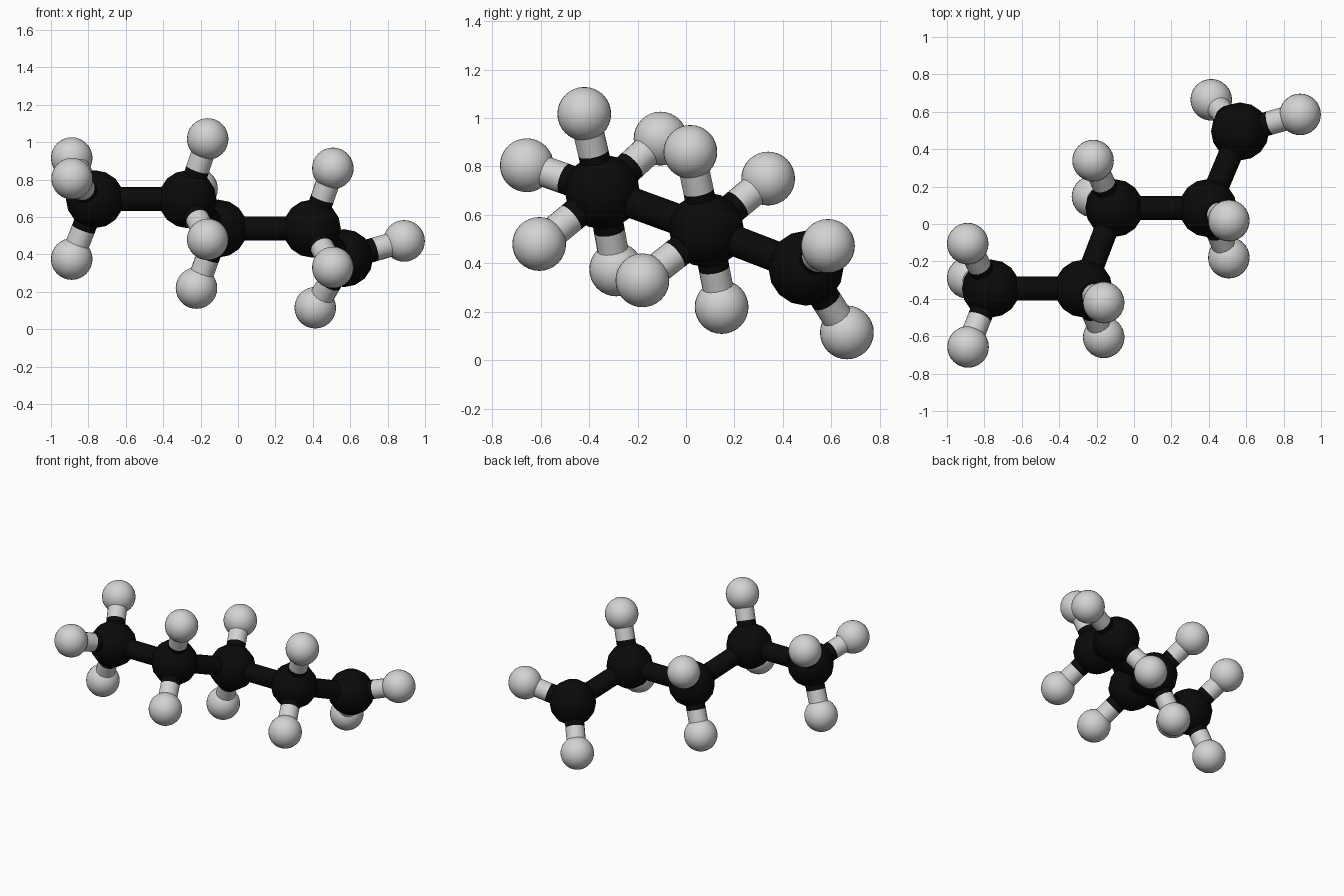
import bpy, math
from mathutils import Vector

if "Cube" in bpy.data.objects:
    bpy.data.objects.remove(bpy.data.objects["Cube"])

def material(name, rgb):
    m = bpy.data.materials.new(name)
    m.diffuse_color = (*rgb, 1)
    m.use_nodes = True
    m.node_tree.nodes["Principled BSDF"].inputs["Base Color"].default_value = m.diffuse_color
    return m

BLACK = material("carbon black", (0.003, 0.003, 0.003))
WHITE = material("hydrogen grey", (0.65, 0.65, 0.65))
R_CARBON, R_HYDROGEN, R_BOND = 0.155, 0.111, 0.064

# Each carbon centre with the hydrogens attached to it
CHAIN = [
    ((-0.765, -0.345, 0.695), [(-0.887, -0.657, 0.805), (-0.889, -0.105, 0.915), (-0.889, -0.288, 0.375)]),
    ((-0.27, -0.345, 0.695), [(-0.162, -0.420, 1.017), (-0.162, -0.606, 0.48)]),
    ((-0.105, 0.085, 0.538), [(-0.219, 0.339, 0.75), (-0.222, 0.147, 0.22)]),
    ((0.395, 0.085, 0.538), [(0.507, 0.018, 0.86), (0.507, -0.180, 0.33)]),
    ((0.567, 0.495, 0.38), [(0.888, 0.586, 0.472), (0.413, 0.664, 0.115)]),
]

def finish(name, mat):
    ob = bpy.context.object
    ob.name = name
    ob.data.materials.append(mat)
    bpy.ops.object.shade_smooth_by_angle(angle=math.radians(40))

def atom(name, centre, radius, mat, sides):
    bpy.ops.mesh.primitive_uv_sphere_add(segments=sides, ring_count=sides // 2,
                                         radius=radius, location=centre)
    finish(name, mat)

def rod(name, a, b, mat):
    a, b = Vector(a), Vector(b)
    d = b - a
    bpy.ops.mesh.primitive_cylinder_add(vertices=16, radius=R_BOND, depth=d.length,
                                        location=(a + b) / 2,
                                        rotation=d.to_track_quat('Z', 'Y').to_euler())
    finish(name, mat)

previous = None
for i, (c, hydrogens) in enumerate(CHAIN, 1):
    atom(f"carbon_atom_{i}", c, R_CARBON, BLACK, 16)
    # backbone bond to the carbon before
    if previous:
        rod(f"carbon_bond_{i - 1}", previous, c, BLACK)
    previous = c
    # hydrogens: each bond is half black, half grey
    for j, h in enumerate(hydrogens, 1):
        mid = (Vector(c) + Vector(h)) / 2
        atom(f"hydrogen_atom_{i}_{j}", h, R_HYDROGEN, WHITE, 32)
        rod(f"bond_carbon_half_{i}_{j}", c, mid, BLACK)
        rod(f"bond_hydrogen_half_{i}_{j}", mid, h, WHITE)
